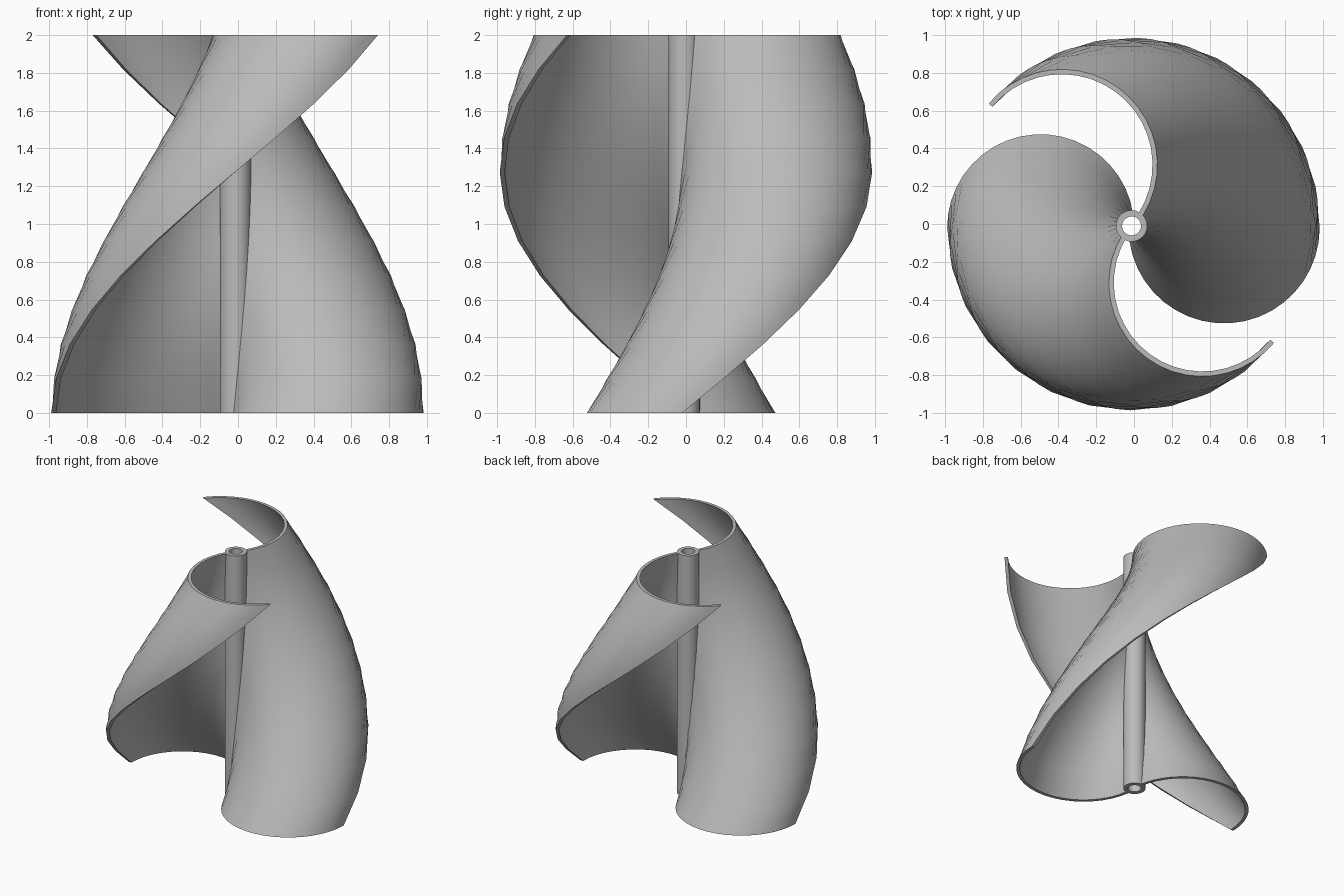
import bpy, bmesh
from math import radians, cos, sin, pi
from mathutils import Matrix, Vector

if "Cube" in bpy.data.objects:
    bpy.data.objects.remove(bpy.data.objects["Cube"], do_unlink=True)

HEIGHT = 2.0
TWIST = radians(140)
AXIS = Vector((-0.013, -0.01, 0))
WALL = 0.026

grey = bpy.data.materials.new("plain grey")
grey.use_nodes = True
grey.diffuse_color = (0.5, 0.5, 0.5, 1)
grey.node_tree.nodes["Principled BSDF"].inputs["Base Color"].default_value = (0.5, 0.5, 0.5, 1)


def finish(name, bm):
    """Turn a bmesh into a smooth shaded object with crisp rims."""
    bmesh.ops.recalc_face_normals(bm, faces=bm.faces)
    mesh = bpy.data.meshes.new(name)
    bm.to_mesh(mesh)
    bm.free()
    mesh.materials.append(grey)
    obj = bpy.data.objects.new(name, mesh)
    bpy.context.collection.objects.link(obj)
    obj.location = AXIS
    bpy.ops.object.select_all(action='DESELECT')
    obj.select_set(True)
    bpy.context.view_layer.objects.active = obj
    bpy.ops.object.shade_smooth_by_angle(angle=radians(35))


def arc(centre, radius, start, end, steps):
    return [centre + radius * Vector((cos(a), sin(a), 0))
            for a in (start + (end - start) * i / steps for i in range(steps + 1))]


def blade(name, centre, radius, start, end, layers=11, steps=20):
    """Half-round wall section, swept upward while turning about the shaft."""
    section = arc(centre, radius, start, end, steps) + arc(centre, radius - WALL, end, start, steps)
    n = len(section)
    bm = bmesh.new()
    rings = []
    for k in range(layers + 1):
        t = k / layers
        turn = Matrix.Rotation(TWIST * t, 3, 'Z')
        rings.append([bm.verts.new(turn @ p + Vector((0, 0, HEIGHT * t))) for p in section])
    for low, high in zip(rings, rings[1:]):
        for i in range(n):
            j = (i + 1) % n
            bm.faces.new((low[i], low[j], high[j], high[i]))
    # rims are closed with quads between outer and inner wall
    for ring in (rings[0], rings[-1]):
        for i in range(steps):
            bm.faces.new((ring[i], ring[i + 1], ring[n - 2 - i], ring[n - 1 - i]))
    finish(name, bm)


def tube(name, outer, inner, sides=32):
    """Hollow shaft."""
    bm = bmesh.new()
    profile = [(outer, 0), (outer, HEIGHT), (inner, HEIGHT), (inner, 0)]
    columns = [[bm.verts.new((r * cos(a), r * sin(a), z)) for r, z in profile]
               for a in (2 * pi * s / sides for s in range(sides))]
    for s in range(sides):
        a, b = columns[s], columns[(s + 1) % sides]
        for i in range(4):
            j = (i + 1) % 4
            bm.faces.new((a[i], b[i], b[j], a[j]))
    finish(name, bm)


tube("hollow_shaft", 0.083, 0.05)
# the two blades start in the shaft wall and end at the outer tip
blade("left_blade", Vector((0.49, -0.01, 0)), 0.506, radians(188), radians(360))
blade("right_blade", Vector((-0.481, -0.01, 0)), 0.495, radians(8), radians(180))
